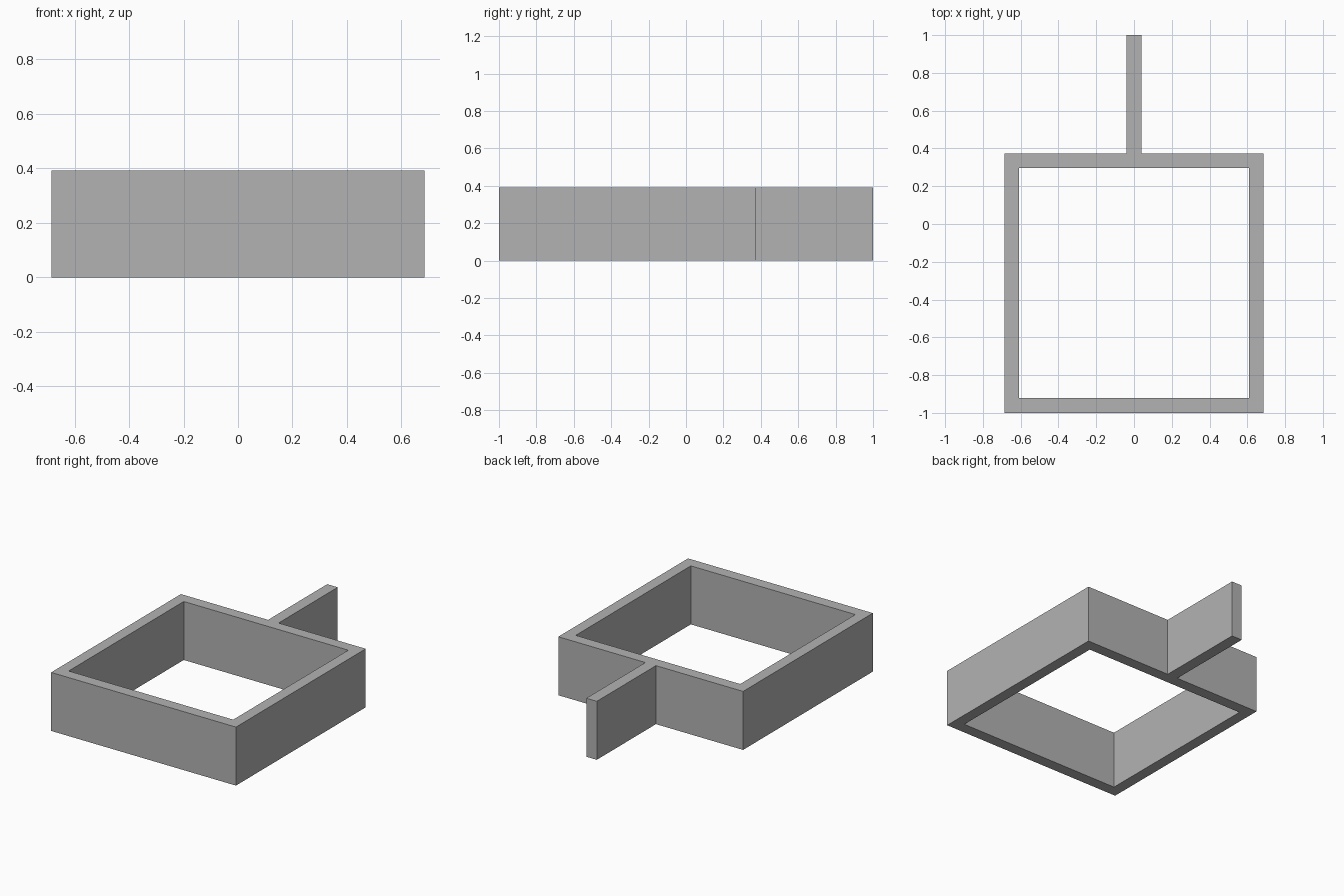
import bpy
import bmesh
from mathutils import Vector

cube = bpy.data.objects.get("Cube")
if cube:
    bpy.data.objects.remove(cube, do_unlink=True)

HEIGHT = 0.392
XS = [-0.685, -0.61, -0.039, 0.039, 0.61, 0.685]
YS = [-1.0, -0.922, 0.297, 0.374, 1.0]

# One plain grey material
grey = bpy.data.materials.new("plain_grey")
grey.use_nodes = True
color = (0.45, 0.45, 0.45, 1.0)
grey.diffuse_color = color
grey.node_tree.nodes["Principled BSDF"].inputs["Base Color"].default_value = color


def is_wall(i, j):
    """Square ring of walls, plus a central fin behind the back wall."""
    if j == 3:
        return i == 2
    return i in (0, 4) or j in (0, 2)


# Floor plan of the walls and fin
bm = bmesh.new()
grid = [[bm.verts.new((x, y, 0)) for y in YS] for x in XS]
for i in range(len(XS) - 1):
    for j in range(len(YS) - 1):
        if is_wall(i, j):
            bm.faces.new((grid[i][j], grid[i + 1][j],
                          grid[i + 1][j + 1], grid[i][j + 1]))
bmesh.ops.delete(bm, geom=[v for v in bm.verts if not v.link_faces], context='VERTS')

# Raise the plan into a solid, keeping its underside
plan = bm.faces[:]
result = bmesh.ops.extrude_face_region(bm, geom=plan, use_keep_orig=True)
top_verts = [g for g in result["geom"] if isinstance(g, bmesh.types.BMVert)]
bmesh.ops.translate(bm, verts=top_verts, vec=Vector((0, 0, HEIGHT)))
bmesh.ops.recalc_face_normals(bm, faces=bm.faces[:])

mesh = bpy.data.meshes.new("square_frame_with_fin")
bm.to_mesh(mesh)
bm.free()
mesh.materials.append(grey)
frame = bpy.data.objects.new("square_frame_with_fin", mesh)
bpy.context.collection.objects.link(frame)
